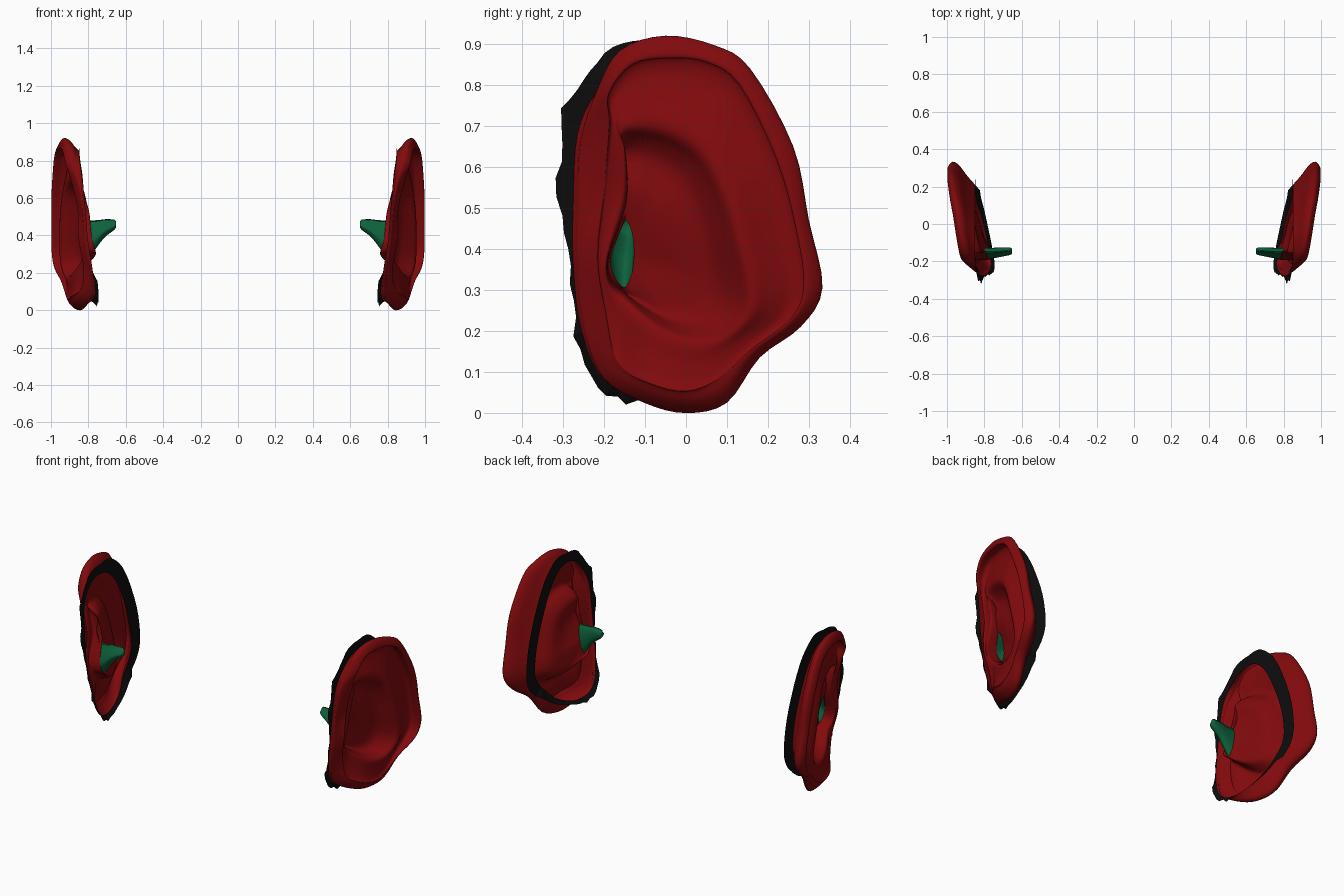
import bpy, bmesh, math, random

if "Cube" in bpy.data.objects:
    bpy.data.objects.remove(bpy.data.objects["Cube"])
random.seed(4)

# Contours of one ear, counter-clockwise from the front of the lobe: (y, z, x)
RIM = [(-.20,.085,.785), (-.10,.025,.83), (0,0,.85), (.10,.025,.88), (.18,.135,.91), (.28,.21,.95),
       (.333,.305,.97), (.30,.47,.975), (.262,.65,.975), (.157,.84,.96), (.07,.897,.945), (-.05,.92,.93),
       (-.16,.885,.91), (-.215,.79,.89), (-.255,.66,.85), (-.262,.50,.83), (-.262,.35,.815), (-.245,.20,.79)]
FOLD = [(-.17,.12,.83), (-.09,.07,.885), (0,.05,.905), (.08,.08,.92), (.16,.155,.945), (.255,.23,.98),
        (.287,.31,.992), (.268,.45,.993), (.22,.62,.992), (.13,.80,.98), (.05,.855,.965), (-.04,.865,.95),
        (-.13,.85,.935), (-.188,.78,.92), (-.19,.70,.895), (-.205,.54,.855), (-.22,.38,.85), (-.20,.24,.825)]
BOWL = [(-.15,.29,.83), (-.09,.235,.86), (-.02,.195,.89), (.05,.185,.91), (.10,.20,.925), (.14,.25,.94),
        (.14,.32,.945), (.115,.42,.945), (.085,.52,.94), (.04,.61,.925), (-.01,.655,.91), (-.07,.68,.895),
        (-.12,.685,.88), (-.155,.675,.875), (-.145,.63,.865), (-.145,.52,.845), (-.19,.38,.845), (-.185,.32,.83)]
ROOT = [(-.20,.08,.765), (-.11,.05,.78), (-.02,.07,.80), (.06,.11,.82), (.12,.17,.84), (.19,.25,.85),
        (.21,.33,.85), (.19,.46,.85), (.14,.60,.85), (.07,.74,.85), (0,.82,.85), (-.07,.85,.85),
        (-.15,.84,.85), (-.22,.78,.845), (-.265,.68,.83), (-.275,.52,.815), (-.275,.36,.80), (-.255,.20,.775)]
# Strength of groove under the rim, and width of the cut flange, per contour point
GROOVE = [0, 0, 0, .1, .4, .9, 1, 1, 1, 1, 1, 1, 1, .8, .2, 0, 0, 0]
ROLL = [.4, .8, 1, 1, 1, 1, 1, 1, 1, 1, 1, 1, 1, .8, .3, 0, 0, 0]
FLANGE = [.03, .02, .02, .03, .05, .075, .085, .085, .085, .095, .09, .06, .06, .05, .045, .03, .012, .012]
N = len(RIM)


def mix(a, b, t, dx=0):
    t = t if isinstance(t, list) else [t] * N
    dx = dx if isinstance(dx, list) else [dx] * N
    return [(u[0] + (v[0] - u[0]) * s, u[1] + (v[1] - u[1]) * s, u[2] + (v[2] - u[2]) * s + d)
            for u, v, s, d in zip(a, b, t, dx)]


def times(weights, f, add=0):
    return [w * f + add for w in weights]


def oval(cy, cz, ry, rz, x, tilt=0):
    ring = []
    for y, z, _ in BOWL:
        a = math.atan2((z - .39) / 3, y + .155)
        ring.append((cy + ry * math.cos(a), cz + rz * math.sin(a), x + tilt * math.sin(a)))
    return ring


def spline(p, q, r, s, t):
    return tuple(.5 * (2*b + (c - a)*t + (2*a - 5*b + 4*c - d)*t*t + (3*b - a - 3*c + d)*t**3)
                 for a, b, c, d in zip(p, q, r, s))


def refine(loop, n=4):
    return [spline(loop[k - 1], loop[k], loop[(k + 1) % N], loop[(k + 2) % N], j / n)
            for k in range(N) for j in range(n)]


def refine_across(loops, n=4):
    out, last = [], len(loops) - 1
    for i in range(last):
        four = [loops[max(0, min(last, i + d))] for d in (-1, 0, 1, 2)]
        for j in range(n):
            out.append([spline(*pts, j / n) for pts in zip(*four)])
    return out + [loops[-1]]


def build(name, loops, color, cap=False, smooth=True):
    bm = bmesh.new()
    rows = [[bm.verts.new((x, y, z)) for y, z, x in loop] for loop in loops]
    for a, b in zip(rows, rows[1:]):
        for k in range(len(a)):
            m = (k + 1) % len(a)
            bm.faces.new((a[k], b[k], b[m], a[m]))
    if cap:
        bm.faces.new(rows[0])
    for f in bm.faces:
        f.smooth = smooth
    mesh = bpy.data.meshes.new(name)
    bm.to_mesh(mesh)
    bm.free()
    ob = bpy.data.objects.new(name, mesh)
    bpy.context.collection.objects.link(ob)
    mat = bpy.data.materials.new(name + "_colour")
    mat.diffuse_color = (*color, 1)
    mat.use_nodes = True
    mat.node_tree.nodes["Principled BSDF"].inputs["Base Color"].default_value = mat.diffuse_color
    mesh.materials.append(mat)
    mod = ob.modifiers.new("mirror", "MIRROR")
    mod.use_mirror_merge = False


# Ear shell: canal mouth, bowl, ridge, groove, rolled rim, back, root
mouth = oval(-.155, .39, .028, .085, .79, .015)
shallow = [max(0, min(1, (z - .3) / .3)) for _, z, _ in BOWL]    # upper bowl is shallower
shell = [
    mouth,
    mix(mouth, BOWL, .35, times(shallow, .022, -.026)),
    mix(mouth, BOWL, .72, times(shallow, .015, -.052)),
    mix(BOWL, mouth, .09, -.025),
    mix(BOWL, FOLD, .10, .004),
    mix(BOWL, FOLD, .5, times(GROOVE, -.03)),
    mix(BOWL, FOLD, .82, times(GROOVE, -.055)),
    mix(FOLD, RIM, times(GROOVE, .22, -.10), times(GROOVE, -.045)),
    FOLD,
    mix(FOLD, RIM, .5, times(ROLL, .010)),
    RIM,
    mix(RIM, ROOT, times(ROLL, -.15, .3), times(ROLL, -.016)),
    mix(RIM, ROOT, .6, times(ROLL, -.005)),
    ROOT,
]
build("ear_shell", refine_across([refine(l) for l in shell]), (.22, .003, .004))

# Ear canal: tapering tube pointing inward
canal = [oval(-.145, .458, .010, .012, .651), oval(-.145, .456, .019, .027, .662),
         oval(-.150, .438, .024, .046, .71), oval(-.154, .41, .027, .068, .75), mouth]
build("ear_canal", refine_across([refine(l) for l in canal], 3), (.004, .12, .045), cap=True)

# Cut skin flange around the root, ragged at the front
inner = refine(ROOT)
outer = []
for i, (y, z, x) in enumerate(inner):
    k, t = divmod(i, 4)
    w = FLANGE[k] + (FLANGE[(k + 1) % N] - FLANGE[k]) * t / 4
    if k >= 12 or k == 0:
        w += random.choice((-.006, 0, .012))
    dy, dz = y + .03, (z - .45) * .6
    d = math.hypot(dy, dz)
    outer.append((y + w * dy / d, z + w * dz / d, x - (.02 if z < .2 else 0)))
build("skin_flange", [inner, outer], (.004, .004, .004), smooth=False)
